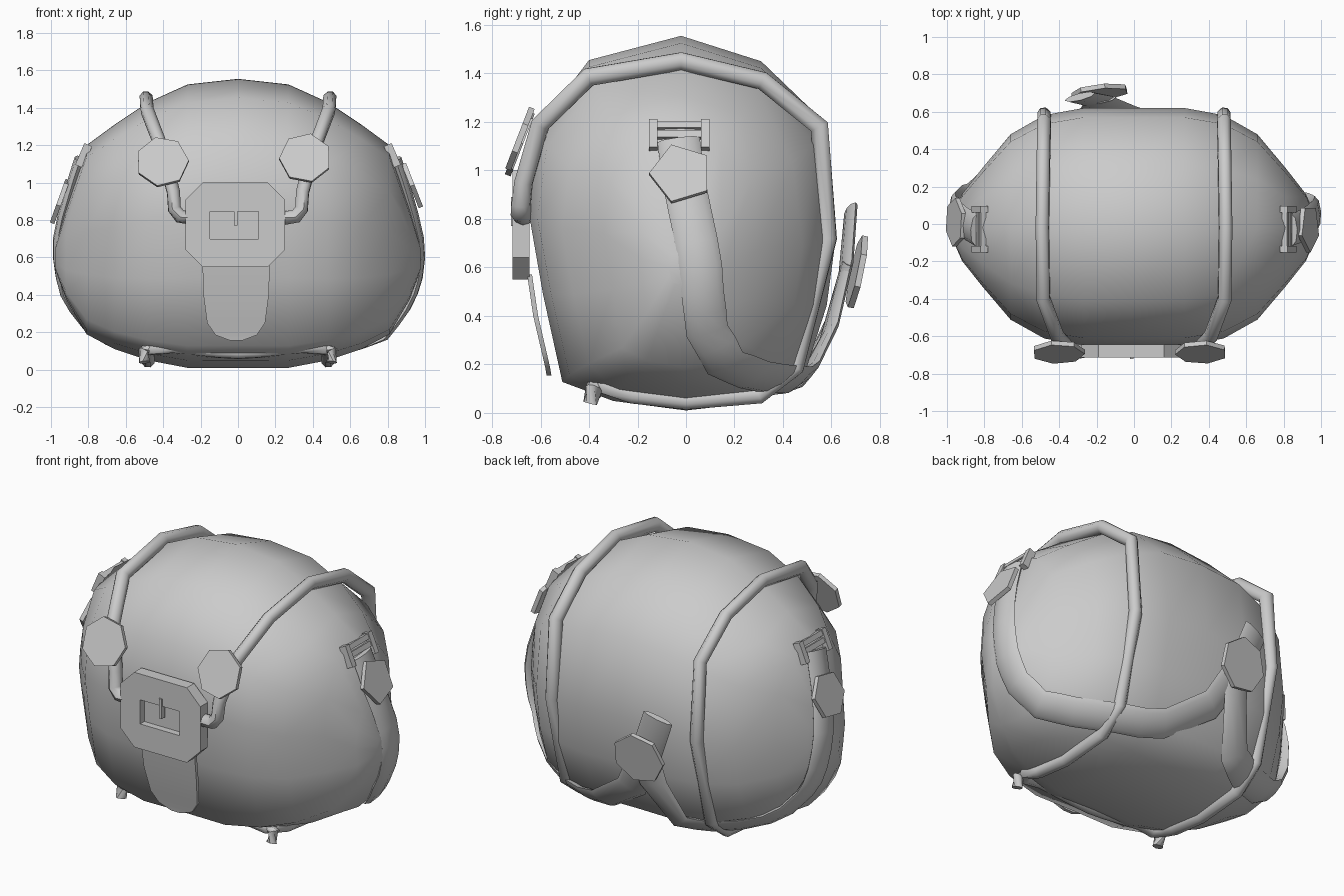
import bpy, bmesh, math
from mathutils import Vector, Matrix

if "Cube" in bpy.data.objects:
    bpy.data.objects.remove(bpy.data.objects["Cube"], do_unlink=True)

GREY = (0.6, 0.6, 0.6, 1)
mat = bpy.data.materials.new("plain grey")
mat.use_nodes = True
mat.diffuse_color = GREY
mat.node_tree.nodes["Principled BSDF"].inputs["Base Color"].default_value = GREY


def finish(name, bm, smooth=None):
    """Turn a bmesh into a named object, optionally smooth below an angle."""
    bmesh.ops.recalc_face_normals(bm, faces=bm.faces)
    mesh = bpy.data.meshes.new(name)
    bm.to_mesh(mesh)
    bm.free()
    mesh.materials.append(mat)
    ob = bpy.data.objects.new(name, mesh)
    bpy.context.collection.objects.link(ob)
    bpy.ops.object.select_all(action='DESELECT')
    ob.select_set(True)
    bpy.context.view_layer.objects.active = ob
    if smooth:
        bpy.ops.object.shade_smooth_by_angle(angle=math.radians(smooth))
    return ob


def loft(name, rings, smooth):
    """Skin a list of equal-length rings and cap both ends."""
    bm = bmesh.new()
    loops = [[bm.verts.new(p) for p in ring] for ring in rings]
    n = len(loops[0])
    for a, b in zip(loops, loops[1:]):
        for i in range(n):
            j = (i + 1) % n
            bm.faces.new((a[i], a[j], b[j], b[i]))
    bm.faces.new(loops[0])
    bm.faces.new(loops[-1])
    return finish(name, bm, smooth)


def outward(p):
    """Direction away from the core of the body."""
    return (p - Vector((p.x * 0.3, 0, 0.75))).normalized()


def sweep(name, path, width, depth, taper=0, sides=8):
    """Sweep an ellipse along a path, its width lying on the body."""
    pts = [Vector(p) for p in path]
    last = len(pts) - 1
    rings = []
    for i, p in enumerate(pts):
        back = (p - pts[i - 1]).normalized() if i else Vector()
        ahead = (pts[i + 1] - p).normalized() if i < last else Vector()
        t = (back + ahead).normalized()
        side = t.cross(outward(p)).normalized()
        up = side.cross(t).normalized()
        mitre = 1 / max(0.75, t.dot(ahead if i < last else back))
        d = depth * mitre * (1 - taper * i / last)
        rings.append([p + side * math.cos(a) * width + up * math.sin(a) * d
                      for a in (math.tau * k / sides for k in range(sides))])
    return loft(name, rings, 50)


def plate(name, centre, normal, radius, sides, thick, spin=0):
    """Flat polygonal tab facing along a normal."""
    bm = bmesh.new()
    n = Vector(normal).normalized()
    side = Vector((0, 0, 1)).cross(n).normalized()
    up = n.cross(side)
    m = Matrix((side, up, n)).transposed().to_4x4()
    m = Matrix.Translation(centre) @ m @ Matrix.Rotation(math.radians(spin), 4, 'Z')
    bmesh.ops.create_cone(bm, cap_ends=True, segments=sides, radius1=radius,
                          radius2=radius, depth=thick, matrix=m)
    return finish(name, bm)


def box(name, centre, size, turn=0):
    bm = bmesh.new()
    m = Matrix.Translation(centre) @ Matrix.Rotation(turn, 4, 'Y')
    bmesh.ops.create_cube(bm, size=1, matrix=m @ Matrix.Diagonal((*size, 1)))
    return finish(name, bm)


# Padded body: one cross-section scaled along x
section = [(-.02, 1.555), (.31, 1.45), (.57, 1.2), (.62, .75), (.58, .45), (.485, .15),
           (.3, .045), (0, .01), (-.3, .05), (-.51, .13), (-.59, .5), (-.65, .85),
           (-.61, 1.18), (-.4, 1.455)]
stations = [(0, 1.555, .01, 1), (.27, 1.525, .01, 1), (.48, 1.43, .05, .94),
            (.66, 1.31, .11, .78), (.81, 1.2, .19, .5), (.92, .86, .38, .28),
            (.975, .66, .53, .08)]
stations = [(-x, t, b, s) for x, t, b, s in reversed(stations[1:])] + stations
rings = [[(x, -.02 + (y + .02) * s, b + (z - .01) / 1.545 * (t - b)) for y, z in section]
         for x, t, b, s in stations]
body = loft("body", rings, 80)
bpy.context.view_layer.update()


def laid_on_body(path):
    """Double the points of a path and lay them just above the body."""
    pts = [Vector(p) for p in path]
    dense = [q for a, b in zip(pts, pts[1:]) for q in (a, (a + b) / 2)] + pts[-1:]
    hits = [body.closest_point_on_mesh(p)[1] for p in dense]
    return [h + outward(h) * 0.01 for h in hits]


# Round cord: over both shoulders, under the bottom and across the front
half = [(0, -.37, .095), (.1, -.37, .1), (.35, -.37, .125), (.45, -.375, .12),
        (.485, -.33, .115), (.48, -.22, .075), (.48, 0, .05), (.48, .3, .075),
        (.48, .45, .19), (.48, .585, .72), (.48, .55, 1.18), (.485, .315, 1.37),
        (.49, -.02, 1.45), (.485, -.4, 1.385), (.41, -.6, 1.19), (.345, -.67, .95),
        (.34, -.68, .86), (.31, -.68, .82), (.24, -.67, .81)]
cord_path = [(-x, y, z) for x, y, z in reversed(half[1:])] + half
sweep("cord", cord_path, .037, .04)
for s, side in ((1, "left"), (-1, "right")):
    sweep(side + "_cord_end", [(s * .47, -.37, .12), (s * .505, -.38, .1),
                               (s * .5, -.395, .04)], .03, .03)

# Front buckle: thick octagon with a cut window, a prong and a hanging tongue
bm = bmesh.new()
cx, cz, w, h, c = -.015, .775, .265, .225, .09
outline = [(w, h - c), (w - c, h), (c - w, h), (-w, h - c),
           (-w, c - h), (c - w, -h), (w - c, -h), (w, c - h)]
face = bm.faces.new([bm.verts.new((cx + x, -.715, cz + z)) for x, z in outline])
new = bmesh.ops.extrude_face_region(bm, geom=[face])["geom"]
bmesh.ops.translate(bm, verts=[v for v in new if isinstance(v, bmesh.types.BMVert)],
                    vec=(0, .07, 0))
buckle = finish("front_buckle", bm)
cutter = box("window_cutter", (-.02, -.72, .772), (.26, .09, .145))
cutter.hide_render = True
cut = buckle.modifiers.new("window", 'BOOLEAN')
cut.object = cutter
bpy.context.view_layer.objects.active = buckle
bpy.ops.object.modifier_apply(modifier=cut.name)
bpy.data.objects.remove(cutter, do_unlink=True)
box("buckle_prong", (-.012, -.705, .83), (.018, .035, .12))
tongue = [(.18, -.655, .57), (.175, -.63, .4), (.155, -.595, .25), (.11, -.58, .185),
          (.03, -.575, .155)]
loft("front_tongue", [[(sx * x - .01, y + d, z) for sx, d in
                       ((-1, 0), (1, 0), (1, .02), (-1, .02))] for x, y, z in tongue], 40)

# Tabs over the front cords
plate("right_front_tab", (-.405, -.685, 1.11), (0, -.93, .36), .142, 7, .025, 15)
plate("left_front_tab", (.36, -.685, 1.13), (0, -.93, .36), .14, 7, .025, 40)

# End buckles, one on each side
for s, side in ((1, "left"), (-1, "right")):
    for y in (-.135, .08):
        box(side + "_buckle_cheek", (s * .825, y, 1.145), (.045, .035, .125), s * -.4)
    for z, x in ((1.185, .81), (1.145, .825)):
        box(side + "_buckle_bar", (s * x, -.027, z), (.03, .2, .03), s * -.4)

# Wide straps running from each end, under the back, to the back tab
left_strap = [(.83, -.03, 1.12), (.88, -.01, .95), (.94, .04, .7), (.945, .065, .5),
              (.88, .085, .35), (.78, .15, .23), (.65, .27, .18), (.45, .4, .16),
              (.2, .48, .17)]
right_strap = [(-.83, -.03, 1.12), (-.88, 0, .95), (-.94, .06, .7), (-.94, .1, .5),
               (-.87, .13, .35), (-.7, .24, .19), (-.45, .39, .13), (-.3, .48, .16)]
left_tail = [(-.05, .59, .33), (-.2, .66, .6), (-.29, .68, .84)]
right_tail = [(-.21, .61, .4), (-.18, .665, .62)]
sweep("left_strap", laid_on_body(left_strap) + left_tail, .088, .032, .4)
sweep("right_strap", laid_on_body(right_strap) + right_tail, .088, .032, .4)

# Tabs clipped over the straps
plate("left_end_tab", (.932, -.02, .985), (.92, 0, .36), .132, 5, .025, 90)
plate("right_end_tab", (-.952, .01, .9), (-.94, 0, .34), .132, 6, .025, 20)
plate("back_tab", (-.18, .705, .58), (-.1, .96, -.2), .155, 7, .025, 10)
